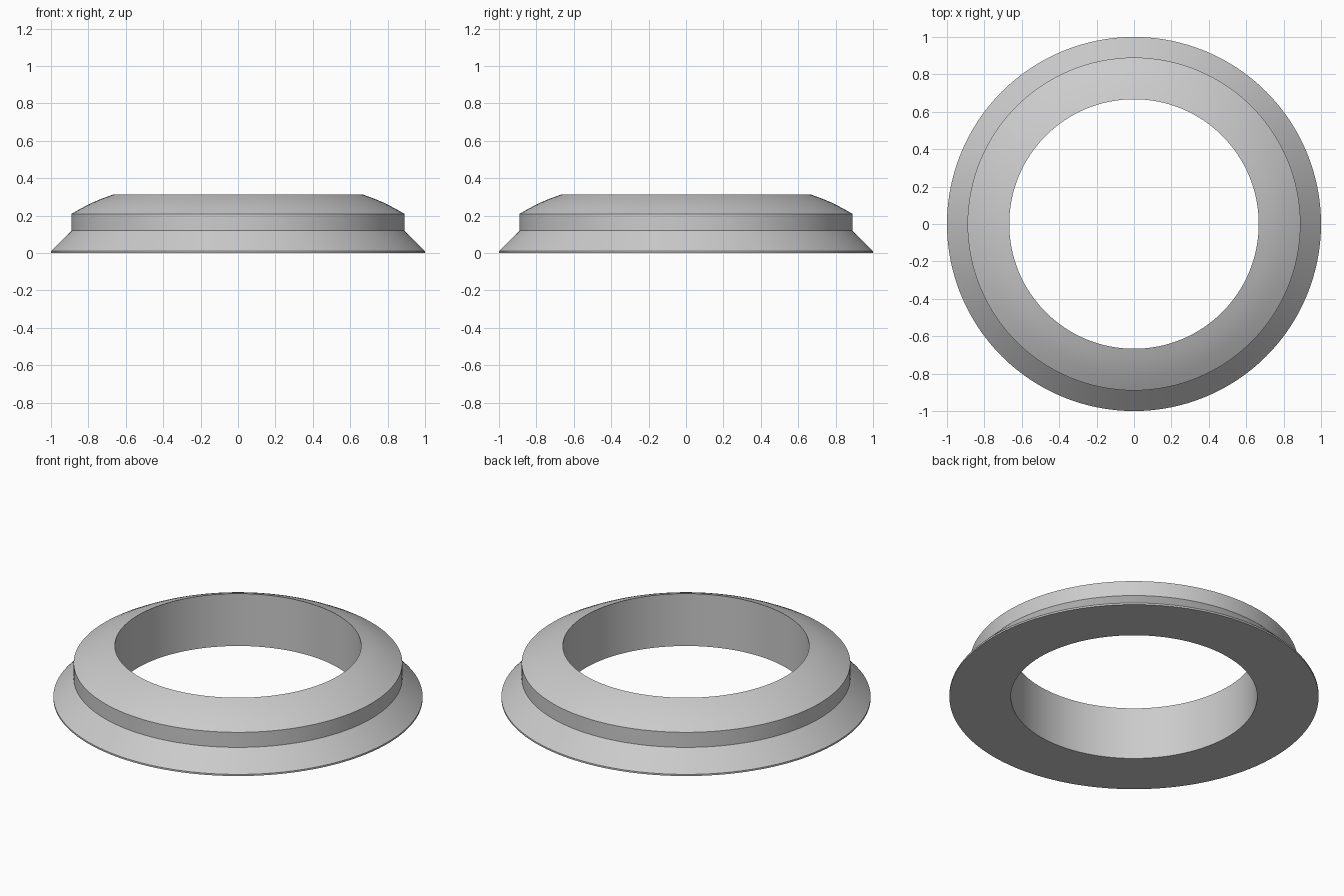
import bpy, bmesh, math

cube = bpy.data.objects.get("Cube")
if cube:
    bpy.data.objects.remove(cube, do_unlink=True)

SEGMENTS = 128
BORE, COLLAR, FLANGE = 0.667, 0.89, 1.0
SHOULDER_Z, TOP_Z = 0.21, 0.313
CROWN_STEPS, CROWN_BULGE = 8, 0.008

grey = bpy.data.materials.new("light_grey")
grey.use_nodes = True
colour = (0.6, 0.6, 0.6, 1)
grey.diffuse_color = colour
grey.node_tree.nodes["Principled BSDF"].inputs["Base Color"].default_value = colour

# Cross-section: flat base, thin rim, sloped flange, straight collar
profile = [(BORE, 0), (FLANGE, 0), (FLANGE, 0.01), (COLLAR, 0.12), (COLLAR, SHOULDER_Z)]

# Gently domed crown from the collar up to the bore
for i in range(1, CROWN_STEPS + 1):
    t = i / CROWN_STEPS
    profile.append((COLLAR + (BORE - COLLAR) * t,
                    SHOULDER_Z + (TOP_Z - SHOULDER_Z) * t + CROWN_BULGE * math.sin(math.pi * t)))

# Revolve the closed cross-section around the vertical axis
bm = bmesh.new()
rings = []
for s in range(SEGMENTS):
    a = math.tau * s / SEGMENTS
    rings.append([bm.verts.new((r * math.cos(a), r * math.sin(a), z)) for r, z in profile])
for s, ring in enumerate(rings):
    following = rings[(s + 1) % SEGMENTS]
    for i in range(len(profile)):
        j = (i + 1) % len(profile)
        bm.faces.new((ring[i], following[i], following[j], ring[j]))
bmesh.ops.recalc_face_normals(bm, faces=bm.faces)

mesh = bpy.data.meshes.new("flanged_ring")
bm.to_mesh(mesh)
bm.free()
mesh.materials.append(grey)
ring_object = bpy.data.objects.new("flanged_ring", mesh)
bpy.context.collection.objects.link(ring_object)

# Smooth round surfaces with crisp edges
bpy.ops.object.select_all(action="DESELECT")
ring_object.select_set(True)
bpy.context.view_layer.objects.active = ring_object
bpy.ops.object.shade_smooth_by_angle(angle=math.radians(20))
